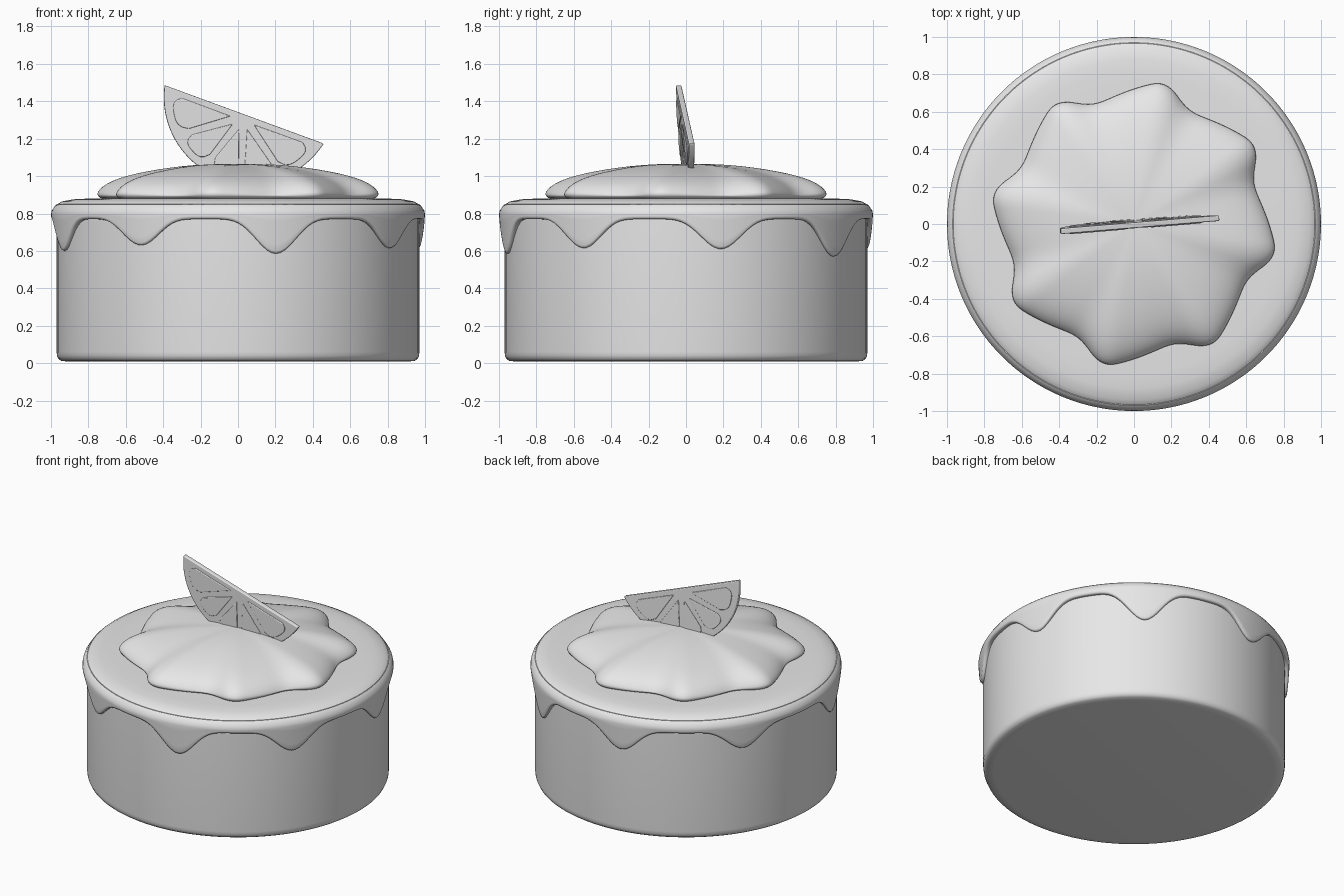
import bpy, bmesh
from math import sin, cos, pi, radians, degrees, sqrt
from mathutils import Matrix, Vector

cube = bpy.data.objects.get("Cube")
if cube:
    bpy.data.objects.remove(cube, do_unlink=True)

grey = bpy.data.materials.new("plain_grey")
grey.use_nodes = True
grey.diffuse_color = (0.8, 0.8, 0.8, 1)
grey.node_tree.nodes["Principled BSDF"].inputs["Base Color"].default_value = (0.8, 0.8, 0.8, 1)


def finish(name, bm, angle=40, bevel=0, subsurf=0):
    """Turn a bmesh into a shaded object, with optional modifiers."""
    bmesh.ops.recalc_face_normals(bm, faces=bm.faces)
    mesh = bpy.data.meshes.new(name)
    bm.to_mesh(mesh)
    bm.free()
    mesh.materials.append(grey)
    obj = bpy.data.objects.new(name, mesh)
    bpy.context.collection.objects.link(obj)
    if bevel:
        mod = obj.modifiers.new("round_edges", "BEVEL")
        mod.width, mod.segments, mod.limit_method = bevel, 3, "ANGLE"
    if subsurf:
        mod = obj.modifiers.new("smooth_form", "SUBSURF")
        mod.levels = mod.render_levels = subsurf
    bpy.ops.object.select_all(action="DESELECT")
    obj.select_set(True)
    bpy.context.view_layer.objects.active = obj
    bpy.ops.object.shade_smooth_by_angle(angle=radians(angle))
    return obj


def lathe(name, section, steps, **options):
    """Spin a section whose radius and height may change with the angle (degrees)."""
    bm = bmesh.new()
    columns = []
    poles = {}
    for i in range(steps):
        a = 2 * pi * i / steps
        column = []
        for j, (r, z) in enumerate(section(degrees(a))):
            if r == 0:
                if j not in poles:
                    poles[j] = bm.verts.new((0, 0, z))
                column.append(poles[j])
            else:
                column.append(bm.verts.new((r * cos(a), r * sin(a), z)))
        columns.append(column)
    for i, left in enumerate(columns):
        right = columns[(i + 1) % steps]
        for j in range(len(left) - 1):
            ring = [left[j], right[j], right[j + 1], left[j + 1]]
            bm.faces.new(list(dict.fromkeys(ring)))
    return finish(name, bm, **options)


# Cake body with a softly rounded foot
BODY = [(0, 0.008), (0.9, 0.008), (0.945, 0.012), (0.96, 0.022), (0.968, 0.04),
        (0.97, 0.06), (0.97, 0.85), (0, 0.85)]
lathe("cake_body", lambda a: BODY, 96)

# Icing with eight drips: direction in degrees and lowest height
DRIPS = [(282, 0.585), (326, 0.615), (11, 0.61), (54, 0.57),
         (100, 0.61), (147, 0.63), (198, 0.60), (238, 0.63)]
TOP = [(0, 0.88), (0.5, 0.88), (0.8, 0.88), (0.88, 0.876), (0.94, 0.865),
       (0.978, 0.843), (0.996, 0.815)]


def icing_section(a):
    edge = 0.77
    for where, low in DRIPS:
        d = (a - where + 180) % 360 - 180
        if abs(d) < 22.5:
            edge -= (0.77 - low) * (0.5 + 0.5 * cos(radians(8 * d))) ** 2.7
    rows = list(TOP)
    for k in range(6):
        z = 0.797 + (edge + 0.014 - 0.797) * k / 5
        rows.append((1.0 - 0.07 * (0.8 - z), z))
    r = rows[-1][0]
    return rows + [(r - 0.004, edge + 0.003), (r - 0.013, edge), (0.962, edge + 0.004)]


lathe("icing", icing_section, 240, angle=80)

# Whipped cream dollop with eight swept points
CREAM = [(0, 1.066), (0.15, 1.066), (0.32, 1.061), (0.5, 1.047), (0.66, 1.028),
         (0.8, 1.005), (0.9, 0.978), (0.965, 0.948), (1, 0.915), (0.995, 0.892),
         (0.965, 0.876), (0.9, 0.872), (0, 0.872)]


def sweep(a):
    """1 at a point, 0 at a hollow; leaning to one side."""
    t = ((a - 32) % 45) / 45
    if t < 0.68:
        return (1 - t / 0.68) ** 1.4
    return ((t - 0.68) / 0.32) ** 1.6


def cream_section(a):
    s = sum(sweep(a + d) for d in range(-4, 5, 2)) / 5
    rows = []
    for k, z in CREAM:
        drop = 0.022 * (1 - s) * k * k if z > 0.9 else 0
        rows.append((k * (0.71 + (0.115 * s - 0.038) * k), z - drop))
    return rows


lathe("whipped_cream", cream_section, 128, angle=80, subsurf=1)

# Frame for the leaning citrus slice: u along the cut edge, v upward, w to the back
u = Vector((0.845, 0.07, -0.31)).normalized()
w = Vector((-0.07, 1, 0.04))
w = (w - u * w.dot(u)).normalized()
v = w.cross(u) * -1
if v.z < 0:
    v = -v
FRAME = Matrix((u, v, w)).transposed().to_4x4()
FRAME.translation = Vector((0.033, -0.004, 1.33))
RADIUS, RISE = 0.465, 0.1


def plate(name, points, w0, w1, bevel):
    """Extrude a flat outline across the slice thickness."""
    bm = bmesh.new()
    face = bm.faces.new([bm.verts.new((x, y, w0)) for x, y in points])
    made = bmesh.ops.extrude_face_region(bm, geom=[face])["geom"]
    bmesh.ops.translate(bm, vec=(0, 0, w1 - w0),
                        verts=[g for g in made if isinstance(g, bmesh.types.BMVert)])
    bm.transform(FRAME)
    return finish(name, bm, bevel=bevel)


def reach(a, radius):
    """Distance from the slice hub to the rind in direction a."""
    s = RISE * sin(a)
    return s + sqrt(s * s + radius * radius - RISE * RISE)


# Rind plate
outline = []
for i in range(41):
    a = pi + pi * i / 40
    d = reach(a, RADIUS)
    outline.append((d * cos(a), d * sin(a)))
plate("citrus_slice", outline, -0.015, 0.015, 0.006)

# Raised pulp segments on both faces
COUNT = 5
span = pi / COUNT
for side, face_name in ((-1, "front"), (1, "back")):
    for i in range(COUNT):
        start = pi + i * span
        mid = start + span / 2
        shape = [(0.07 * cos(mid), 0.07 * sin(mid) - 0.012)]
        for k in range(11):
            a = start + 0.06 + (span - 0.12) * k / 10
            corner = abs(k - 5) / 5
            d = reach(a, RADIUS - 0.05) - 0.05 * corner ** 4
            shape.append((d * cos(a), d * sin(a) - 0.012))
        plate(f"pulp_segment_{face_name}_{i + 1}", shape, side * 0.012, side * 0.021, 0.005)
